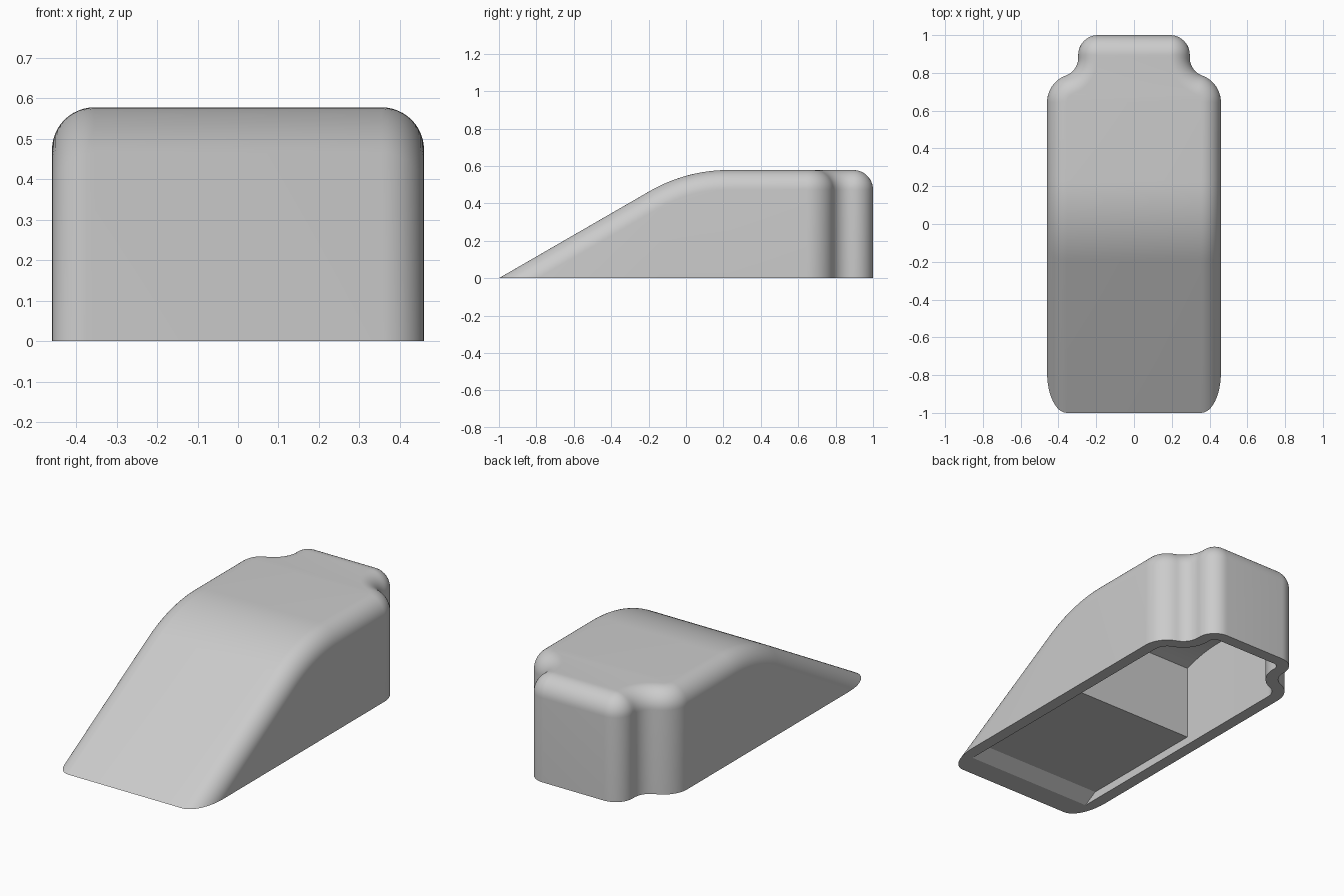
import bpy, bmesh
from math import sin, cos, radians, pi

if "Cube" in bpy.data.objects:
    bpy.data.objects.remove(bpy.data.objects["Cube"])

HALF, H = 0.46, 0.578          # half width and height
R_EDGE, R_ARC = 0.105, 0.84    # edge rounding, crest radius
WALL, SLOPE = 0.067, radians(30)
ARC_Y = -1 + (H - R_ARC * (1 - cos(SLOPE))) / (sin(SLOPE) / cos(SLOPE)) + R_ARC * sin(SLOPE)

grey = bpy.data.materials.new("plain grey")
grey.use_nodes = True
colour = (0.6, 0.6, 0.6, 1)
grey.diffuse_color = colour
grey.node_tree.nodes["Principled BSDF"].inputs["Base Color"].default_value = colour


def crest(d, e, start, steps):
    """Points over the curved crest, moved in by d sideways and e downwards."""
    angles = [start * (1 - i / steps) for i in range(steps + 1)]
    return [(HALF - d, ARC_Y - (R_ARC - e) * sin(a), H - R_ARC + (R_ARC - e) * cos(a))
            for a in angles]


def shoulder(d, e):
    """Points round the shoulder, neck and back corner, inset by d."""
    turn, big, small, corner = radians(70), 0.15, 0.10, R_EDGE
    cx, cy = HALF - big, 0.645
    pts = []
    for i in range(13):
        a = turn * i / 12
        pts.append((cx + (big - d) * cos(a), cy + (big - d) * sin(a)))
    nx, ny = cx + (big + small) * cos(turn), cy + (big + small) * sin(turn)
    for i in range(1, 13):
        a = turn * (1 - i / 12)
        pts.append((nx - (small + d) * cos(a), ny - (small + d) * sin(a)))
    bx, by = nx - small - corner, 1 - corner
    for i in range(13):
        a = pi / 2 * i / 12
        pts.append((bx + (corner - d) * cos(a), by + (corner - d) * sin(a)))
    return [(x, y, H - e) for x, y in pts]


def loft(name, rails):
    """Mirrored solid through rails that run front to back, lowest rail first."""
    bm = bmesh.new()
    right = [[bm.verts.new(p) for p in rail] for rail in rails]
    left = [[bm.verts.new((-x, y, z)) for x, y, z in rail] for rail in rails]
    ring = right + left[::-1]
    n = len(rails[0])
    for a, b in zip(ring, ring[1:] + ring[:1]):
        for i in range(n - 1):
            bm.faces.new((a[i], a[i + 1], b[i + 1], b[i]))
    for k in range(len(rails) - 1):
        for i in (0, n - 1):
            bm.faces.new((right[k][i], right[k + 1][i], left[k + 1][i], left[k][i]))
    bmesh.ops.remove_doubles(bm, verts=bm.verts, dist=0.0002)
    bmesh.ops.dissolve_degenerate(bm, edges=bm.edges, dist=0.0001)
    bmesh.ops.recalc_face_normals(bm, faces=bm.faces)
    mesh = bpy.data.meshes.new(name)
    bm.to_mesh(mesh)
    bm.free()
    mesh.materials.append(grey)
    ob = bpy.data.objects.new(name, mesh)
    bpy.context.collection.objects.link(ob)
    return ob


def dropped(rail, z):
    return [(x, y, z) for x, y, _ in rail]


# Outer body: walls, rounded edge and top
rails = []
for i in range(13):
    a = pi / 2 * i / 12
    d, e = R_EDGE * (1 - cos(a)), R_EDGE * (1 - sin(a))
    toe = (HALF - d, -1 + e / sin(SLOPE), 0)
    rails.append([toe] + crest(d, e, SLOPE, 16) + shoulder(d, e))
body = loft("wedge_body", [dropped(rails[0], 0)] + rails)

# Deep hollow under the crest and neck
roof = crest(WALL, WALL, radians(19), 8) + shoulder(WALL, WALL)
deep = loft("deep_hollow_cutter", [dropped(roof, -0.05), roof])

# Shallow recess under the ramp
x = HALF - WALL - 0.0005
low = [(x, -0.957, -0.05), (x, -0.79, -0.05), (x, 0.1, -0.05)]
high = [(x, -0.957, -0.05), (x, -0.79, 0.046), (x, 0.1, 0.046)]
shallow = loft("shallow_recess_cutter", [low, high])

# Cut the hollows, then drop the cutters
bpy.context.view_layer.objects.active = body
for cutter in (deep, shallow):
    cutter.hide_render = True
    mod = body.modifiers.new("hollow", "BOOLEAN")
    mod.operation, mod.solver, mod.object = "DIFFERENCE", "EXACT", cutter
    bpy.ops.object.modifier_apply(modifier=mod.name)
    bpy.data.objects.remove(cutter)

bpy.ops.object.select_all(action="DESELECT")
body.select_set(True)
bpy.ops.object.shade_smooth_by_angle(angle=radians(28))
